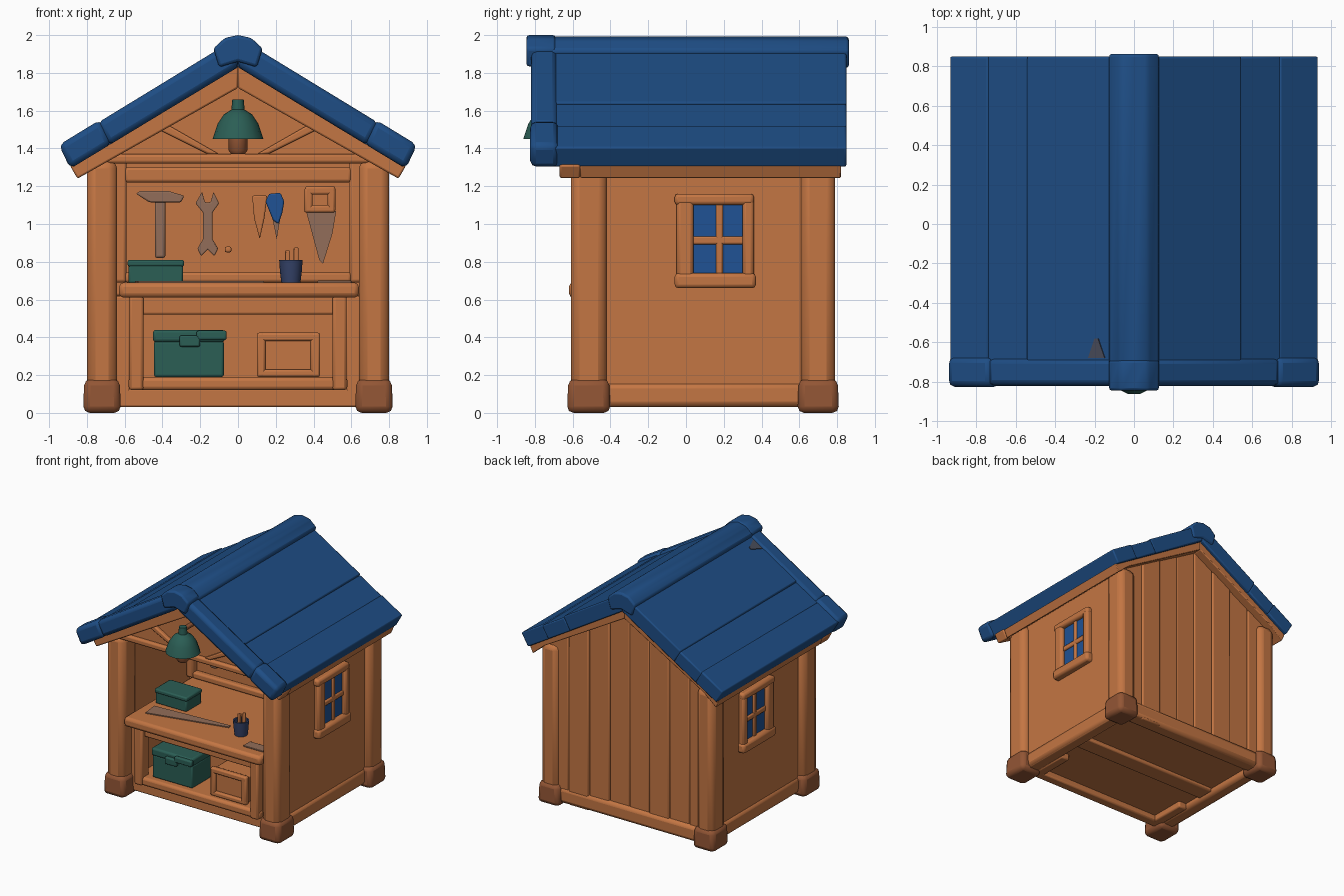
import bpy, bmesh, math, random
from mathutils import Matrix

if "Cube" in bpy.data.objects:
    bpy.data.objects.remove(bpy.data.objects["Cube"])
random.seed(4)


def mat(name, r, g, b):
    m = bpy.data.materials.new(name)
    m.diffuse_color = (r, g, b, 1)
    m.use_nodes = True
    m.node_tree.nodes["Principled BSDF"].inputs["Base Color"].default_value = m.diffuse_color
    return m


WOOD = mat("orange wood", .55, .18, .056)
DARK = mat("brown wood", .29, .092, .035)
BLUE = mat("roof blue", .013, .075, .235)
GLASS = mat("window blue", .014, .085, .30)
GREEN = mat("green", .024, .112, .09)
GREY = mat("tool grey", .29, .155, .10)
NAVY = mat("navy", .035, .055, .14)
SLATE = mat("slate", .065, .07, .10)


def finish(name, bm, m, bevel=0.0):
    bmesh.ops.recalc_face_normals(bm, faces=bm.faces)
    me = bpy.data.meshes.new(name)
    bm.to_mesh(me)
    bm.free()
    me.materials.append(m)
    ob = bpy.data.objects.new(name, me)
    bpy.context.collection.objects.link(ob)
    if bevel:
        mod = ob.modifiers.new("soft edges", 'BEVEL')
        mod.width, mod.segments = bevel, 2
        mod.limit_method = 'ANGLE'
    bpy.ops.object.select_all(action='DESELECT')
    ob.select_set(True)
    bpy.context.view_layer.objects.active = ob
    bpy.ops.object.shade_smooth_by_angle(angle=math.radians(40))
    return ob


def box(name, x, y, z, m=WOOD, bevel=.012, taper=1.0):
    """Box from ranges; taper scales the top."""
    bm = bmesh.new()
    bmesh.ops.create_cube(bm, size=1)
    c = [(a[0] + a[1]) / 2 for a in (x, y, z)]
    d = [abs(a[1] - a[0]) for a in (x, y, z)]
    for v in bm.verts:
        t = taper if v.co.z > 0 else 1
        v.co = (c[0] + v.co.x * d[0] * t, c[1] + v.co.y * d[1] * t, c[2] + v.co.z * d[2])
    return finish(name, bm, m, min(bevel, .3 * min(d)))


def prism(name, pts, y0, y1, m=WOOD, bevel=0.0, s=1):
    """Extrude an x,z outline along y; s = -1 mirrors it."""
    bm = bmesh.new()
    f = bm.faces.new([bm.verts.new((s * px, y0, pz)) for px, pz in pts])
    r = bmesh.ops.extrude_face_region(bm, geom=[f])
    for v in r["geom"]:
        if isinstance(v, bmesh.types.BMVert):
            v.co.y = y1
    return finish(name, bm, m, bevel)


def lathe(name, profile, x, y, m, n=14):
    """Spin an r,z profile about a vertical axis."""
    bm = bmesh.new()
    rings = [[bm.verts.new((x + r * math.cos(2 * math.pi * i / n),
                            y + r * math.sin(2 * math.pi * i / n), z)) for i in range(n)]
             for r, z in profile]
    for a, b in zip(rings, rings[1:]):
        for i in range(n):
            bm.faces.new((a[i], a[(i + 1) % n], b[(i + 1) % n], b[i]))
    bm.faces.new(rings[0])
    bm.faces.new(rings[-1])
    return finish(name, bm, m)


# Corner posts, feet and walls
for s in (-1, 1):
    for y0, y1 in ((-.61, -.42), (.61, .79)):
        box("corner_post", (s * .64, s * .80), (y0, y1), (.1, 1.34), bevel=.045)
        box("post_foot", (s * .62, s * .82), (y0 - .02, y1 + .02), (0, .18), DARK, .035, .94)
    box("side_wall", (s * .66, s * .745), (-.5, .7), (.03, 1.34))
    box("side_sill", (s * .64, s * .76), (-.45, .65), (.03, .16), bevel=.03)
    # Window with four panes
    x0, x1 = s * .70, s * .79
    box("window_sill", (x0, s * .80), (-.06, .37), (.66, .74), bevel=.02)
    box("window_head", (x0, x1), (-.06, .36), (1.10, 1.16), bevel=.02)
    for y0, y1 in ((-.05, .04), (.30, .36)):
        box("window_jamb", (x0, x1), (y0, y1), (.7, 1.13), bevel=.02)
    box("window_glass", (s * .73, s * .755), (.03, .31), (.73, 1.11), GLASS, 0)
    box("window_mullion", (x0, s * .768), (.158, .196), (.73, 1.11), bevel=.01)
    box("window_crossbar", (x0, s * .768), (.03, .31), (.892, .935), bevel=.01)


def under(x):
    return 1.80 - .60 * abs(x)


# Back wall planks rise to the roof slope
edges = [-.74 + i * .185 for i in range(9)]
for a, b in zip(edges, edges[1:]):
    prism("back_plank", [(a, .03), (b, .03), (b, under(b)), (a, under(a))],
          .66, .745 + random.uniform(0, .025), WOOD, .012)
box("back_sill", (-.64, .64), (.64, .775), (.03, .16), bevel=.03)

# Front gable, tie beam and rafters
prism("gable_panel", [(-.80, 1.32), (.80, 1.32), (0, 1.79)], -.57, -.50)
box("tie_beam", (-.70, .70), (-.60, -.48), (1.32, 1.37), bevel=.015)
for s in (-1, 1):
    prism("front_rafter", [(0, 1.85), (.89, 1.31), (.85, 1.24), (0, 1.72)],
          -.67, -.56, WOOD, .01, s)
    prism("roof_lining", [(0, 1.85), (.88, 1.31), (.85, 1.242), (.74, 1.335), (0, 1.76)],
          -.56, .82, WOOD, .006, s)
    prism("gable_brace", [(.10, 1.37), (.16, 1.37), (.42, 1.50), (.38, 1.53)],
          -.60, -.55, WOOD, .01, s)


# Blue roof boards, front verge and ridge cap
def roof_board(name, x0, x1, lift, y0, y1, s, bevel):
    top = lambda x: 1.985 + lift - .61 * x
    bot = lambda x: 1.83 - .605 * x
    i0, i1 = max(x0 - .06, 0), x1 - .06
    prism(name, [(x0, top(x0)), (x1, top(x1)), (i1, bot(i1)), (i0, bot(i0))],
          y0, y1, BLUE, bevel, s)


for s in (-1, 1):
    for x0, x1, lift in ((0, .545, -.008), (.54, .745, -.018), (.74, .935, -.010)):
        roof_board("roof_board", x0, x1, lift, -.72, .85, s, .01)
    roof_board("verge_board", 0, .745, .004, -.82, -.68, s, .03)
    roof_board("verge_end", .73, .948, .012, -.825, -.675, s, .03)
cap = [(-.13, 1.93), (-.07, 1.985), (0, 2.0), (.07, 1.985), (.13, 1.93),
       (.10, 1.83), (0, 1.86), (-.10, 1.83)]
prism("ridge_cap_front", cap, -.845, -.69, BLUE, .015)
prism("ridge_cap", [(x, z - .008) for x, z in cap], -.72, .862, BLUE, .015)
# Small worn patch on the left slope
patch = box("roof_patch", (-.05, .05), (-.05, .05), (-.003, .003), SLATE, 0)
patch.data.vertices.foreach_set("co", [c for v in patch.data.vertices for c in (
    v.co.x * (1 if v.co.y < 0 else .2), v.co.y, v.co.z)])
patch.matrix_world = (Matrix.Translation((-.19, -.63, 1.981 - .61 * .19))
                      @ Matrix.Rotation(-math.atan(.61), 4, 'Y'))

# Floor and base
box("floor", (-.66, .66), (-.46, .68), (.08, .13))
box("front_base", (-.64, .64), (-.50, -.42), (.03, .13))
box("floor_joist", (-.64, .64), (.05, .2), (.05, .1))

# Workbench
box("bench_top", (-.63, .64), (-.62, .32), (.61, .69), bevel=.025)
box("bench_apron", (-.56, .56), (-.52, -.46), (.52, .62))
box("bench_shelf", (-.58, .58), (-.55, -.1), (.12, .19), bevel=.02)
box("bench_back", (-.6, .6), (-.16, -.12), (.1, .62))
for s in (-1, 1):
    box("bench_leg", (s * .50, s * .575), (-.56, -.46), (.12, .62), bevel=.015)
    box("bench_side", (s * .57, s * .65), (-.50, -.12), (.03, .62))

# Tool board with raised frame
box("tool_board", (-.67, .67), (.30, .34), (.62, 1.40))
for s in (-1, 1):
    box("board_frame_side", (s * .59, s * .66), (.25, .31), (.69, 1.34), bevel=.015)
for z0, z1 in ((.69, .745), (1.22, 1.30)):
    box("board_frame_rail", (-.60, .60), (.25, .31), (z0, z1), bevel=.015)

# Hanging tools
Y0, Y1 = .255, .30
box("hammer_handle", (-.44, -.385), (Y0, Y1), (.82, 1.13), GREY)
prism("hammer_head", [(-.54, 1.16), (-.47, 1.115), (-.30, 1.115), (-.285, 1.15),
                      (-.37, 1.175), (-.52, 1.175)], .24, Y1, GREY, .008)
prism("wrench", [(-.195, .83), (-.16, .865), (-.125, .83), (-.105, .87), (-.135, .92),
                 (-.135, 1.06), (-.10, 1.11), (-.13, 1.17), (-.145, 1.115), (-.175, 1.115),
                 (-.19, 1.17), (-.225, 1.11), (-.185, 1.06), (-.185, .92), (-.215, .87)],
      Y0, Y1, GREY, .006)
prism("chisel", [(.075, 1.15), (.155, 1.15), (.14, 1.03), (.115, .92), (.085, 1.03)],
      Y0, Y1, WOOD, .008)
prism("awl_grip", [(.145, 1.12), (.165, 1.16), (.225, 1.165), (.245, 1.12), (.235, 1.06),
                   (.215, 1.0), (.185, 1.02)], Y0, Y1, GLASS, .008)
prism("awl_tip", [(.18, 1.04), (.222, 1.02), (.205, .92)], Y0 + .01, Y1, GREY)
box("peg", (-.07, -.035), (Y0, Y1), (.85, .88))
prism("saw_blade", [(.36, 1.07), (.52, 1.07), (.50, .95), (.45, .79), (.43, .81)],
      Y0 + .01, Y1, GREY)
for x0, x1, z0, z1 in ((.35, .395, 1.06, 1.19), (.475, .515, 1.06, 1.19),
                       (.355, .515, 1.155, 1.20), (.355, .515, 1.06, 1.10)):
    box("saw_handle", (x0, x1), (Y0 - .01, Y1), (z0, z1))

# Items on the bench
box("small_box", (-.58, -.29), (-.27, -.07), (.685, .785), GREEN)
box("small_box_lid", (-.585, -.285), (-.275, -.065), (.775, .81), GREEN)
lathe("brush_cup", [(.05, .685), (.058, .75), (.062, .81), (.05, .81), (.048, .76)],
      .28, -.36, NAVY)
for dx, tip in ((-.02, .86), (.025, .875)):
    box("brush", (.27 + dx, .295 + dx), (-.37, -.345), (.74, tip), WOOD, .005)
bench_saw = prism("bench_saw", [(-.34, -.07), (.34, .0), (.34, .03), (-.34, .07)],
                  0, .008, GREY)
bench_saw.matrix_world = (Matrix.Translation((-.20, -.36, .698)) @ Matrix.Rotation(.12, 4, 'Z')
                          @ Matrix.Rotation(math.radians(-90), 4, 'X'))
box("loose_file", (.42, .60), (-.53, -.44), (.688, .70), GREY, .004)

# Toolbox and crate on the shelf
box("toolbox", (-.445, -.075), (-.50, -.25), (.19, .38), GREEN)
box("toolbox_lid", (-.45, -.07), (-.51, -.24), (.375, .44), GREEN, .015)
box("toolbox_latch", (-.31, -.20), (-.535, -.50), (.35, .41), GREEN)
box("toolbox_handle", (-.22, -.06), (-.535, -.50), (.385, .435), GREEN)
box("crate", (.11, .42), (-.49, -.28), (.19, .41))
for x0, x1, z0, z1 in ((.10, .145, .19, .425), (.385, .435, .19, .425),
                       (.10, .435, .38, .425), (.10, .435, .19, .23)):
    box("crate_frame", (x0, x1), (-.515, -.47), (z0, z1))

# Hanging lamp under the gable peak
lathe("lamp_shade", [(.12, 1.46), (.135, 1.45), (.108, 1.53), (.075, 1.58), (.035, 1.605),
                     (.03, 1.66)], 0, -.73, GREEN)
lathe("lamp_bulb", [(.035, 1.37), (.05, 1.39), (.05, 1.46)], 0, -.73, DARK)
box("lamp_bracket", (-.018, .018), (-.74, -.55), (1.62, 1.65), DARK)
